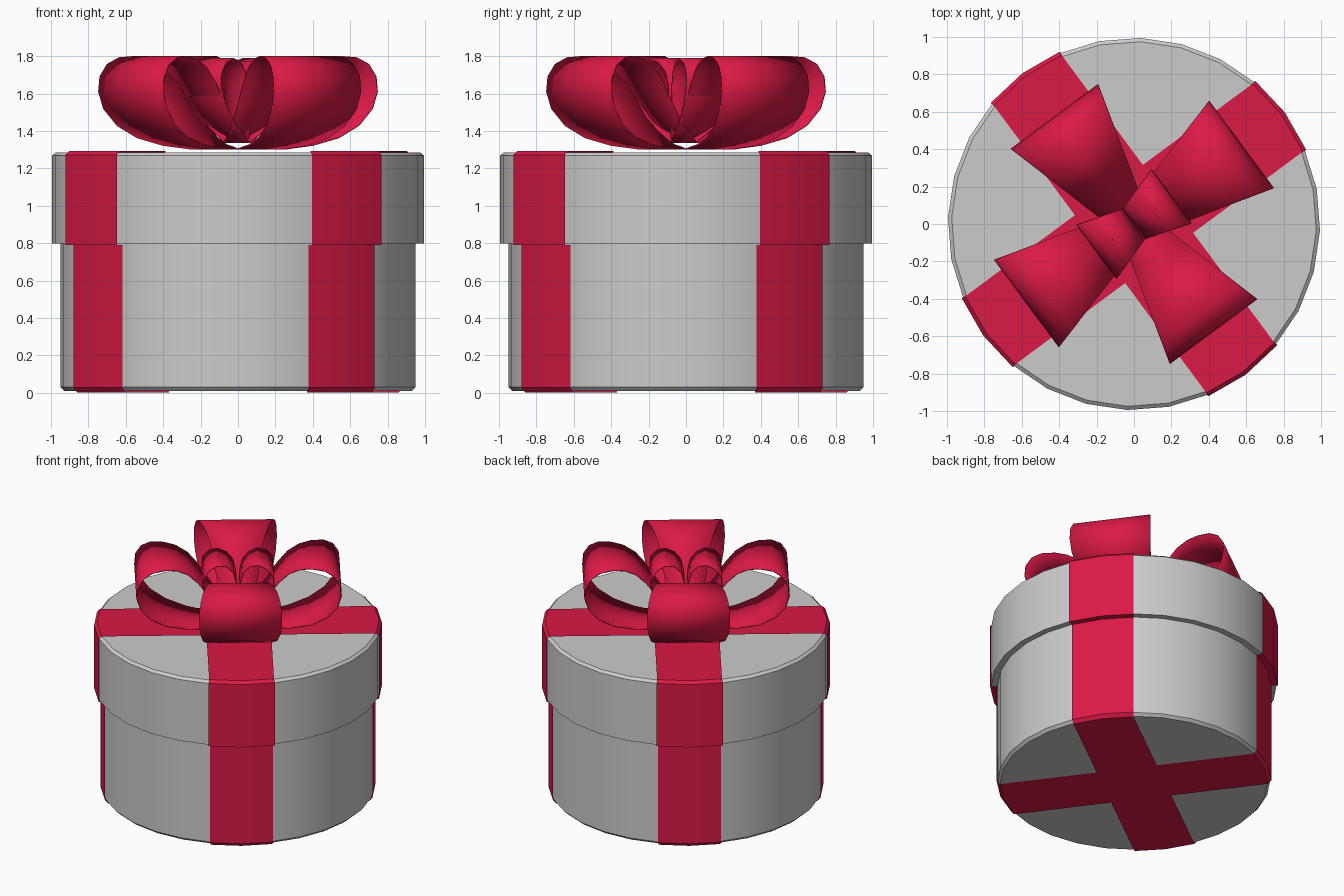
import bpy, bmesh
from math import sin, cos, pi, radians, sqrt

if "Cube" in bpy.data.objects:
    bpy.data.objects.remove(bpy.data.objects["Cube"])

TURN = radians(36.5)   # direction of the first ribbon
SIDES = 28

red = bpy.data.materials.new("ribbon_red")
red.diffuse_color = (0.7, 0.01, 0.06, 1)
red.use_nodes = True
red.node_tree.nodes["Principled BSDF"].inputs["Base Color"].default_value = red.diffuse_color


def finish(name, bm, rot, mat=None, thick=0):
    bmesh.ops.remove_doubles(bm, verts=bm.verts, dist=1e-5)
    bmesh.ops.recalc_face_normals(bm, faces=bm.faces)
    me = bpy.data.meshes.new(name)
    bm.to_mesh(me)
    bm.free()
    me.shade_smooth()
    me.set_sharp_from_angle(angle=radians(35))
    ob = bpy.data.objects.new(name, me)
    bpy.context.collection.objects.link(ob)
    ob.rotation_euler.z = rot
    if mat:
        me.materials.append(mat)
    if thick:
        m = ob.modifiers.new("thickness", 'SOLIDIFY')
        m.thickness = thick
        m.offset = 0
    return ob


def lathe(name, profile):
    bm = bmesh.new()
    rings = [[bm.verts.new((r * cos(2 * pi * i / SIDES), r * sin(2 * pi * i / SIDES), z))
              for i in range(SIDES)] for r, z in profile]
    for a, b in zip(rings, rings[1:]):
        for i in range(SIDES):
            j = (i + 1) % SIDES
            bm.faces.new((a[i], a[j], b[j], b[i]))
    bm.faces.new(rings[0])
    bm.faces.new(rings[-1])
    return finish(name, bm, TURN)


def strip(name, rows, rot, closed=False, thick=0):
    bm = bmesh.new()
    grid = [[bm.verts.new(p) for p in row] for row in rows]
    pairs = list(zip(grid, grid[1:]))
    if closed:
        pairs.append((grid[-1], grid[0]))
    for a, b in pairs:
        for i in range(len(a) - 1):
            bm.faces.new((a[i], a[i + 1], b[i + 1], b[i]))
    return finish(name, bm, rot, red, thick)


# Box body and overhanging lid
lathe("box_body", [(0.93, 0.01), (0.95, 0.03), (0.95, 1.0)])
lathe("box_lid", [(0.95, 0.797), (0.995, 0.797), (0.995, 1.268), (0.975, 1.285)])

# Two ribbons wrapped around the box, crossing under and over it
BAND = [(0.935, 0.002), (0.957, 0.028), (0.957, 0.79), (1.003, 0.79),
        (1.003, 1.272), (0.982, 1.293)]
for k in range(2):
    rows = []
    for side, prof in ((1, BAND), (-1, BAND[::-1])):
        for r, z in prof:
            half = 0.23 * r
            rows.append([(side * sqrt(r * r - t * t), t, z)
                         for t in (-half, 0, half)])
    strip(f"wrap_ribbon_{k + 1}", rows, TURN + k * pi / 2, closed=True)


# Bow loops: teardrop profiles (outward, height) widening away from the centre
def bow_loop(name, profile, w0, slope, rot):
    rows = [[(s, f * (w0 + slope * s), z) for f in (-1, 0, 1)] for s, z in profile]
    strip(name, rows, rot, thick=0.008)


BIG = [(0, 1.306), (0.2, 1.304), (0.36, 1.325), (0.5, 1.365), (0.61, 1.43), (0.685, 1.52),
       (0.712, 1.61), (0.705, 1.69), (0.665, 1.755), (0.6, 1.79), (0.51, 1.797),
       (0.43, 1.783), (0.35, 1.74), (0.28, 1.665), (0.2, 1.55), (0.1, 1.42), (0, 1.34)]
for k in range(4):
    bow_loop(f"bow_loop_{k + 1}", BIG, 0.09, 0.28, TURN + k * pi / 2)

SMALL = [(0, 1.34), (0.08, 1.4), (0.16, 1.48), (0.22, 1.57), (0.247, 1.65), (0.24, 1.715),
         (0.2, 1.765), (0.14, 1.787), (0.08, 1.77), (0.035, 1.72), (0.015, 1.64),
         (0.008, 1.5), (0, 1.36)]
for k in range(2):
    bow_loop(f"centre_loop_{k + 1}", SMALL, 0.1, 0.32, TURN + k * pi)
